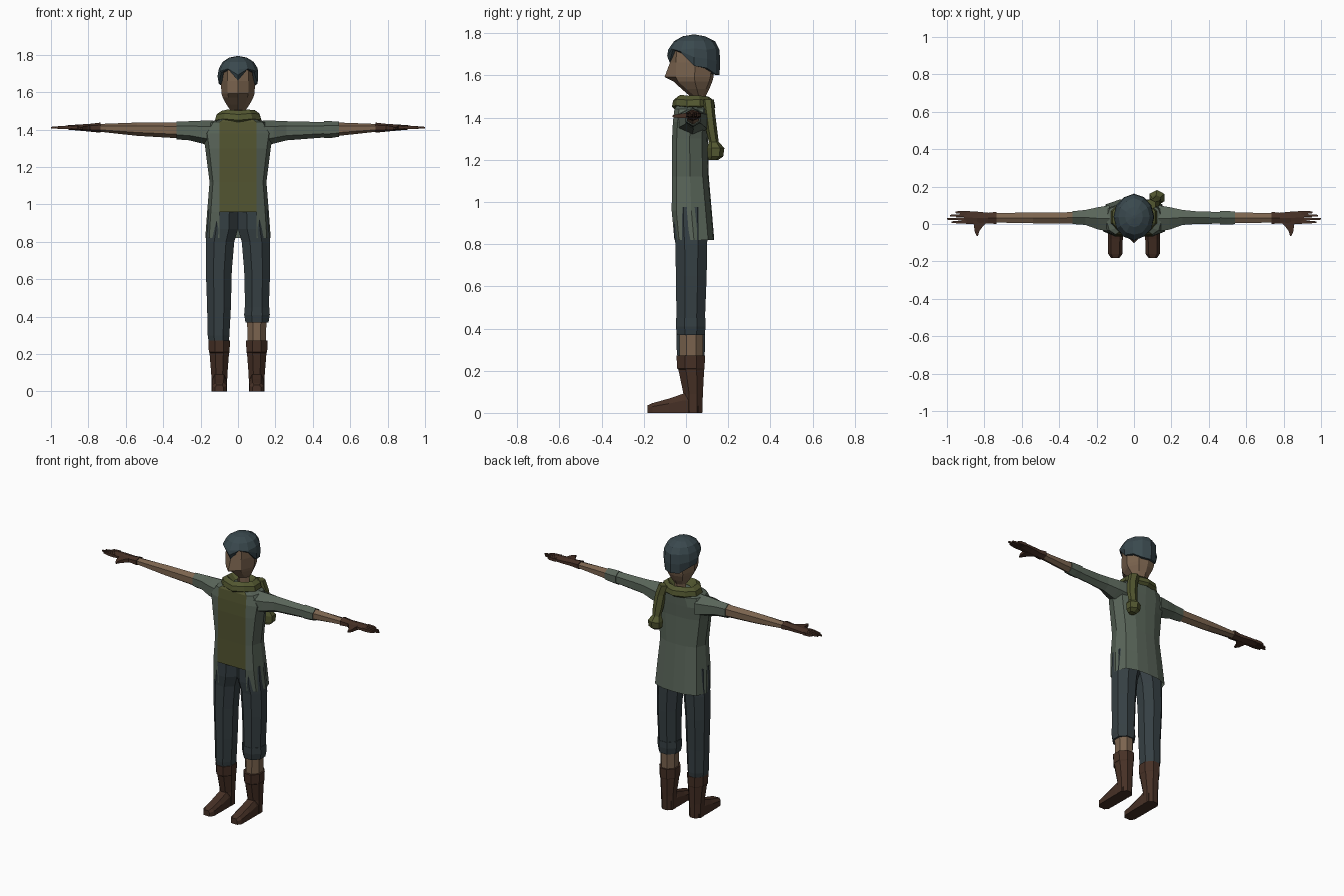
import bpy, bmesh, math, random
from mathutils import Vector

if "Cube" in bpy.data.objects:
    bpy.data.objects.remove(bpy.data.objects["Cube"])

random.seed(4)


def mat(name, r, g, b):
    m = bpy.data.materials.new(name)
    m.diffuse_color = (r, g, b, 1)
    m.use_nodes = True
    m.node_tree.nodes["Principled BSDF"].inputs["Base Color"].default_value = m.diffuse_color
    return m


JACKET = mat("jacket_grey_green", .100, .130, .100)
VEST = mat("vest_olive", .084, .088, .030)
SCARF = mat("scarf_olive", .086, .096, .030)
TROUSERS = mat("trousers_slate", .036, .050, .056)
SKIN = mat("skin_tan", .200, .128, .078)
LEATHER = mat("leather_brown", .062, .030, .019)
HAIR = mat("hair_blue_grey", .042, .066, .076)


def loft(name, rings, material, cap0=True, cap1=True):
    """Skin a list of equal-length closed rings into one flat-shaded object."""
    bm = bmesh.new()
    vs = [[bm.verts.new(p) for p in ring] for ring in rings]
    n = len(vs[0])
    for a, b in zip(vs, vs[1:]):
        for i in range(n):
            j = (i + 1) % n
            bm.faces.new((a[i], a[j], b[j], b[i]))
    if cap0:
        bm.faces.new(vs[0])
    if cap1:
        bm.faces.new(vs[-1])
    bmesh.ops.recalc_face_normals(bm, faces=bm.faces)
    me = bpy.data.meshes.new(name)
    bm.to_mesh(me)
    bm.free()
    me.materials.append(material)
    ob = bpy.data.objects.new(name, me)
    bpy.context.collection.objects.link(ob)
    return ob


def oval(axis, pos, u0, u1, v0, v1, n=8, phase=.5, s=1):
    """Ring of n points filling the box u0..u1, v0..v1 across an axis; s flips x."""
    ang = [2 * math.pi * (i + phase) / n for i in range(n)]
    mu = max(abs(math.cos(a)) for a in ang)
    mv = max(abs(math.sin(a)) for a in ang)
    pts = []
    for a in ang:
        u = (u0 + u1) / 2 + (u1 - u0) / 2 * math.cos(a) / mu
        v = (v0 + v1) / 2 + (v1 - v0) / 2 * math.sin(a) / mv
        x, y, z = {"x": (pos, u, v), "y": (u, pos, v), "z": (u, v, pos)}[axis]
        pts.append((s * x, y, z))
    return pts


def tube(name, axis, rows, material, s=1, n=8, phase=.5):
    return loft(name, [oval(axis, *r, n=n, phase=phase, s=s) for r in rows], material)


# Jacket body with the vest as its front panel
def body_ring(z, w, yf, yb):
    p = min(.1, .8 * w)
    half = [(p, yf), (.88 * w, yf + .022), (w, (yf + yb) / 2), (.86 * w, yb - .025), (.45 * w, yb)]
    return [(x, y, z) for x, y in half] + [(0, yb + .004, z)] + [(-x, y, z) for x, y in reversed(half)]


jacket = loft("jacket", [body_ring(*r) for r in (
    (.82, .175, -.055, .13), (.96, .165, -.068, .118), (1.12, .152, -.066, .104),
    (1.30, .175, -.066, .10), (1.38, .188, -.062, .105), (1.44, .15, -.055, .108),
    (1.46, .09, -.04, .10))], JACKET, cap0=False)
jacket.data.materials.append(VEST)
bm = bmesh.new()
bm.from_mesh(jacket.data)
front = [f for f in bm.faces if f.normal.y < -.5 and all(abs(v.co.x) < .101 for v in f.verts)]
for f in front:
    f.material_index = 1
bmesh.ops.delete(bm, geom=[f for f in front if f.calc_center_median().z < .96], context="FACES")
bm.to_mesh(jacket.data)
bm.free()

for s, side in ((-1, "right"), (1, "left")):
    # Sleeves: short on one arm, longer with a rolled cuff on the other
    sleeve = [(.13, -.04, .10, 1.31, 1.45), (.19, -.03, .09, 1.325, 1.448),
              (.26, -.005, .075, 1.343, 1.445), (.33, 0, .068, 1.348, 1.443)]
    if s > 0:
        sleeve += [(.46, .002, .064, 1.358, 1.441)]
        tube("left_sleeve_cuff", "x", [(.46, -.002, .069, 1.354, 1.446), (.50, -.003, .069, 1.356, 1.445),
                                       (.54, -.001, .067, 1.362, 1.443)], JACKET, s, 6)
    tube(side + "_sleeve", "x", sleeve, JACKET, s, 6)
    tube(side + "_forearm", "x", [(.32, .004, .063, 1.354, 1.438), (.54, .004, .062, 1.367, 1.438),
                                  (.75, .008, .058, 1.390, 1.430)], SKIN, s, 6)

    # Gloves
    tube(side + "_glove", "x", [(.735, 0, .065, 1.384, 1.438), (.78, .004, .060, 1.388, 1.432),
                                (.84, -.002, .066, 1.394, 1.428), (.91, .002, .070, 1.400, 1.424)],
         LEATHER, s, 6)
    for name, y, tip in (("index", .010, .975), ("middle", .027, 1.0), ("ring", .045, .985), ("little", .062, .955)):
        tube(f"{side}_{name}_finger", "x", [(.895, y - .008, y + .008, 1.402, 1.422),
                                            (.94, y - .007, y + .007, 1.403, 1.420),
                                            (tip, y - .004, y + .004, 1.407, 1.415)], LEATHER, s, 4)
    tube(side + "_thumb", "y", [(.02, .775, .86, 1.397, 1.424), (-.015, .81, .855, 1.398, 1.420),
                                (-.04, .828, .852, 1.399, 1.416), (-.063, .834, .842, 1.402, 1.411)],
         LEATHER, s, 4)

    # Trousers: each leg carries half of the hips, one leg rolled shorter
    leg = [(.975, 0, .158, -.058, .10), (.87, 0, .165, -.058, .104), (.80, .02, .172, -.05, .10),
           (.65, .033, .172, -.048, .098), (.45, .038, .165, -.045, .09)]
    if s > 0:
        tube("left_trouser_roll", "z", [(.45, .035, .168, -.047, .092), (.41, .033, .170, -.048, .093),
                                        (.37, .040, .163, -.043, .089)], TROUSERS, s)
    else:
        leg += [(.30, .046, .162, -.044, .09), (.26, .050, .156, -.040, .086)]
    tube(side + "_trouser_leg", "z", leg, TROUSERS, s)
    if s > 0:
        tube("left_shin", "z", [(.40, .048, .153, -.032, .082), (.25, .052, .148, -.030, .08)], SKIN, s)

    # Boots
    tube(side + "_boot_shaft", "z", [(.272, .043, .158, -.045, .09), (.21, .045, .156, -.042, .088),
                                     (.205, .048, .152, -.036, .086), (.09, .057, .143, -.012, .08),
                                     (0, .059, .141, -.01, .077)], LEATHER, s)
    foot = []
    for y, x0, x1, h in ((.06, .064, .136, .09), (-.01, .06, .140, .092), (-.08, .060, .140, .068),
                         (-.16, .062, .138, .046), (-.182, .078, .122, .036)):
        c = .2 * (x1 - x0)
        foot.append([(s * x, y, z) for x, z in ((x0, 0), (x1, 0), (x1, h * .65), (x1 - c, h),
                                                (x0 + c, h), (x0, h * .65))])
    loft(side + "_foot", foot, LEATHER)

# Head: tapering jaw and a ridge down the face that forms the nose
head = []
for z, w, yf, yb in ((1.45, .042, .015, .09), (1.505, .042, .015, .095), (1.535, .062, -.02, .11),
                     (1.572, .082, -.060, .125), (1.592, .088, -.102, .13), (1.66, .092, -.076, .138),
                     (1.72, .088, -.066, .135), (1.755, .06, -.03, .10)):
    f = max(yf, -.07)
    half = [(.62 * w, f + .022), (w, .45 * f + .55 * yb), (.65 * w, yb - .015)]
    head.append([(0, yf, z)] + [(x, y, z) for x, y in half] + [(0, yb, z)]
                + [(-x, y, z) for x, y in reversed(half)])
loft("head", head, SKIN)

# Hair cap with a scalloped fringe and a longer back
fringe = [1.662, 1.722, 1.705, 1.645, 1.635, 1.605, 1.602]
fringe = fringe + fringe[-2:0:-1]
hair = []
for r, level in ((.84, 0), (.97, 0), (1.02, .5), (.98, 1), (.80, 1.762), (.45, 1.785), (.08, 1.793)):
    ring = []
    for i, low in enumerate(fringe):
        a = math.radians(30 * i)
        z = level if level > 1 else low + (1.722 + .006 * (i % 2) - low) * level
        k = r * (1 + random.uniform(-.03, .03))
        ring.append((.105 * k * math.sin(a), .038 - .122 * k * math.cos(a), z))
    hair.append(ring)
loft("hair", hair, HAIR, cap0=False)

# Scarf wrapped round the neck, with a loose end hanging down the back
wrap = []
for i in range(11):
    a = 2 * math.pi * i / 10
    d = random.uniform(-.006, .006)
    wrap.append([(.125 * r * math.sin(a), .036 - .1 * r * math.cos(a), z + d * up)
                 for r, z, up in ((.42, 1.465, 0), (.74, 1.502, 1), (.97, 1.482, 1), (1.03, 1.452, 1), (.85, 1.435, 0))])
wrap[-1] = wrap[0]
loft("scarf_wrap", wrap, SCARF, cap0=False, cap1=False)
tube("scarf_tail", "z", [(1.485, .055, .115, .075, .132), (1.42, .075, .135, .085, .138),
                         (1.34, .085, .145, .095, .148), (1.285, .095, .142, .108, .155),
                         (1.255, .082, .162, .100, .182), (1.215, .085, .160, .102, .176),
                         (1.198, .100, .145, .108, .150)], SCARF, n=6)
